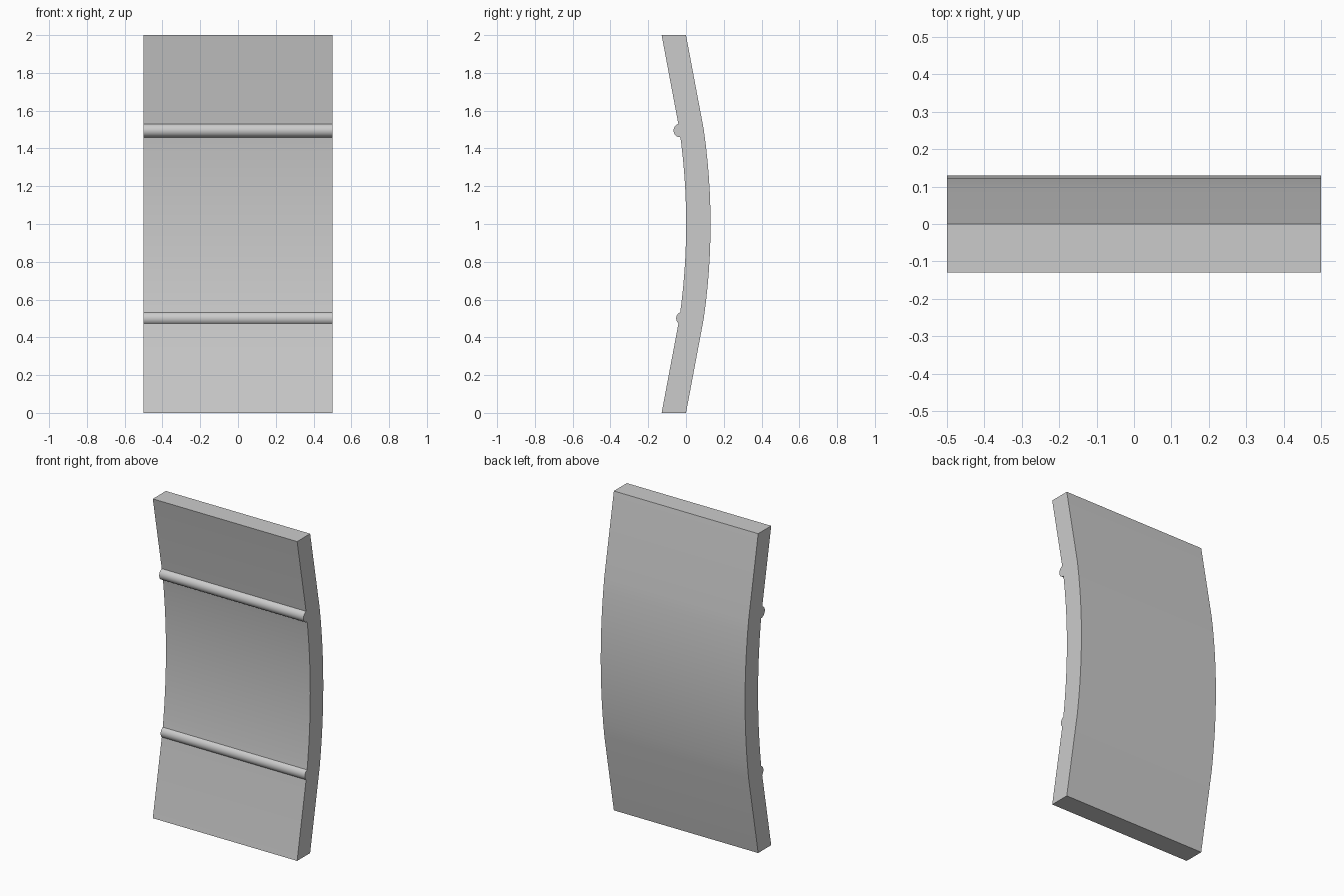
import bpy, bmesh, math

if "Cube" in bpy.data.objects:
    bpy.data.objects.remove(bpy.data.objects["Cube"])


def extrude_x(name, outline, half_width=0.5):
    """Sweep a closed (y, z) outline along x into a solid."""
    bm = bmesh.new()
    face = bm.faces.new([bm.verts.new((-half_width, y, z)) for y, z in outline])
    ret = bmesh.ops.extrude_face_region(bm, geom=[face])
    verts = [v for v in ret["geom"] if isinstance(v, bmesh.types.BMVert)]
    bmesh.ops.translate(bm, verts=verts, vec=(2 * half_width, 0, 0))
    bmesh.ops.recalc_face_normals(bm, faces=bm.faces)
    mesh = bpy.data.meshes.new(name)
    bm.to_mesh(mesh)
    bm.free()
    obj = bpy.data.objects.new(name, mesh)
    bpy.context.collection.objects.link(obj)
    bpy.ops.object.select_all(action='DESELECT')
    obj.select_set(True)
    bpy.context.view_layer.objects.active = obj
    bpy.ops.object.shade_smooth_by_angle(angle=math.radians(30))
    return obj


# Bowed panel: straight ends with a shallow arc between them
THICK = 0.129
STEPS = 12
inner = [(-0.129, 0.0)]
for i in range(STEPS + 1):
    t = 2 * i / STEPS - 1
    inner.append((0.001 - 0.036 * t * t, 1 + 0.5 * t))
inner.append((-0.129, 2.0))
outer = [(y + THICK, z) for y, z in reversed(inner)]
extrude_x("curved_panel", inner + outer)

# Round ribs across the front, the lower one sunk deeper
for name, y, z in (("upper_rib", -0.030, 1.495), ("lower_rib", -0.016, 0.5)):
    circle = [(y + 0.036 * math.cos(2 * math.pi * k / 32),
               z + 0.036 * math.sin(2 * math.pi * k / 32)) for k in range(32)]
    extrude_x(name, circle)
